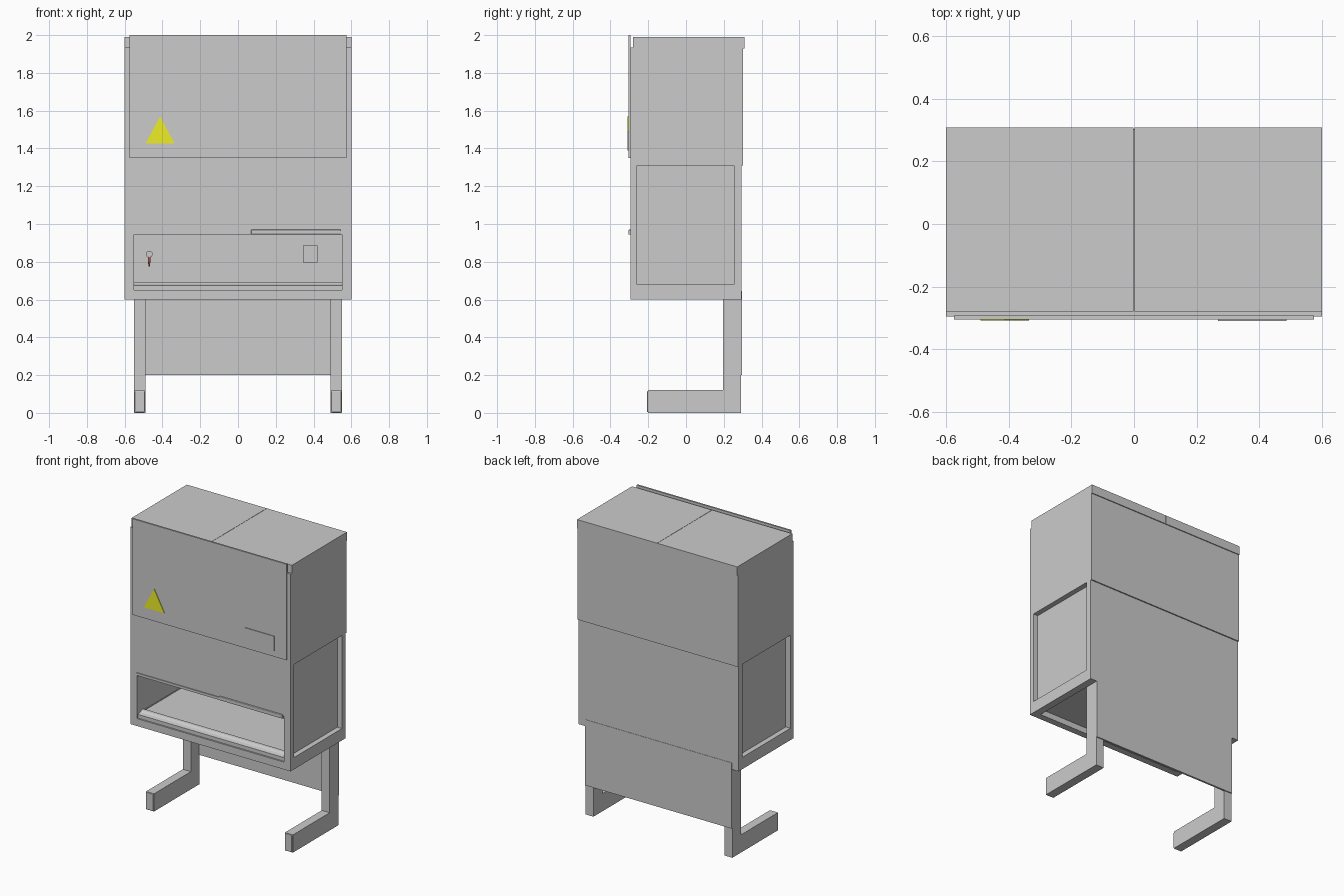
import bpy, bmesh, math
from mathutils import Vector

if "Cube" in bpy.data.objects:
    bpy.data.objects.remove(bpy.data.objects["Cube"])


def finish(name, bm, bevel=0):
    bmesh.ops.recalc_face_normals(bm, faces=bm.faces)
    me = bpy.data.meshes.new(name)
    bm.to_mesh(me)
    bm.free()
    ob = bpy.data.objects.new(name, me)
    bpy.context.collection.objects.link(ob)
    if bevel:
        mod = ob.modifiers.new("bevel", 'BEVEL')
        mod.width = bevel
        mod.segments = 2
    return ob


def prism(name, pts, axis, a, b, bevel=0):
    """Extrude a 2D profile along x (pts are y,z) or y (pts are x,z)."""
    bm = bmesh.new()
    place = (lambda u, v: (a, u, v)) if axis == 'x' else (lambda u, v: (u, a, v))
    face = bm.faces.new([bm.verts.new(place(u, v)) for u, v in pts])
    new = bmesh.ops.extrude_face_region(bm, geom=[face])["geom"]
    move = Vector((b - a, 0, 0) if axis == 'x' else (0, b - a, 0))
    bmesh.ops.translate(bm, vec=move, verts=[g for g in new if isinstance(g, bmesh.types.BMVert)])
    return finish(name, bm, bevel)


def box(name, x0, x1, y0, y1, z0, z1, bevel=0):
    return prism(name, [(y0, z0), (y1, z0), (y1, z1), (y0, z1)], 'x', x0, x1, bevel)


def material(name, color):
    m = bpy.data.materials.new(name)
    m.diffuse_color = color
    m.use_nodes = True
    m.node_tree.nodes["Principled BSDF"].inputs["Base Color"].default_value = m.diffuse_color
    return m


yellow = material("warning_yellow", (0.85, 0.85, 0.02, 1))
steel = material("light_steel", (0.75, 0.75, 0.75, 1))
red = material("valve_red", (0.5, 0.12, 0.1, 1))

# upper housing and its roof cap
box("upper_housing", -0.6, 0.6, -0.295, 0.303, 1.31, 1.935)
for s, label in ((-1, "left"), (1, "right")):
    box(label + "_roof_panel", s * 0.001, s * 0.6, -0.28, 0.309, 1.93, 1.99)

# front cover, display and warning sign
box("front_cover", -0.575, 0.575, -0.305, -0.293, 1.35, 2.0)
box("display_panel", 0.268, 0.487, -0.31, -0.303, 1.39, 1.49)
sign = prism("warning_sign", [(-0.49, 1.425), (-0.335, 1.425), (-0.4125, 1.57)], 'y', -0.309, -0.303)
sign.data.materials.append(yellow)

# lower cabinet walls: front screen, back, lower front rail
box("front_screen", -0.56, 0.56, -0.295, -0.28, 0.96, 1.31)
box("cabinet_back", -0.56, 0.56, 0.24, 0.295, 0.6, 1.31)
box("front_rail", -0.56, 0.56, -0.295, -0.25, 0.6, 0.65)

# side walls with a U-shaped frame around a recessed window
frame = [(-0.295, 0.6), (0.295, 0.6), (0.295, 1.31), (0.255, 1.31),
         (0.255, 0.68), (-0.26, 0.68), (-0.26, 1.31), (-0.295, 1.31)]
for s, label in ((-1, "left"), (1, "right")):
    prism(label + "_side_frame", frame, 'x', s * 0.55, s * 0.6)
    pane = box(label + "_side_window", s * 0.553, s * 0.565, -0.262, 0.257, 0.678, 1.312)
    pane.data.materials.append(steel)

# work surface, stepped sill and inner back lining
floor = box("work_surface", -0.55, 0.55, -0.25, 0.24, 0.64, 0.675)
sill = prism("front_sill", [(-0.285, 0.65), (-0.245, 0.65), (-0.215, 0.675), (-0.225, 0.69),
                            (-0.245, 0.69), (-0.26, 0.68), (-0.285, 0.675)], 'x', -0.55, 0.55)
lining = box("inner_back_lining", -0.55, 0.55, 0.225, 0.24, 0.675, 1.31)
for ob in (floor, lining):
    ob.data.materials.append(steel)

# handle along the lower edge of the screen
box("screen_handle", -0.55, 0.55, -0.301, -0.285, 0.945, 0.962)
box("screen_grip", 0.07, 0.545, -0.305, -0.29, 0.945, 0.97, 0.003)

# socket and gas valve on the inner back wall
box("socket_plate", 0.345, 0.42, 0.212, 0.226, 0.795, 0.887)
box("socket_cover", 0.352, 0.413, 0.205, 0.213, 0.802, 0.88)
bpy.ops.mesh.primitive_cylinder_add(vertices=24, radius=0.018, depth=0.04,
                                    location=(-0.47, 0.207, 0.84), rotation=(math.pi / 2, 0, 0))
valve = bpy.context.object
valve.name = "valve_body"
bpy.ops.object.shade_smooth_by_angle()
bpy.ops.mesh.primitive_cone_add(vertices=16, radius1=0.004, radius2=0.008, depth=0.05,
                                location=(-0.47, 0.192, 0.8))
spout = bpy.context.object
spout.name = "valve_spout"
spout.data.materials.append(red)
bpy.ops.object.shade_smooth_by_angle()

# stand: L-shaped legs with end caps, joined by a back panel
leg = [(-0.198, 0), (0.29, 0), (0.29, 0.6), (0.195, 0.6), (0.195, 0.12), (-0.198, 0.12)]
for s, label in ((-1, "left"), (1, "right")):
    prism(label + "_leg", leg, 'x', s * 0.49, s * 0.55)
    box(label + "_foot_cap", s * 0.493, s * 0.547, -0.206, -0.19, 0.003, 0.117, 0.005)
box("stand_back_panel", -0.55, 0.55, 0.284, 0.297, 0.2, 0.645)
